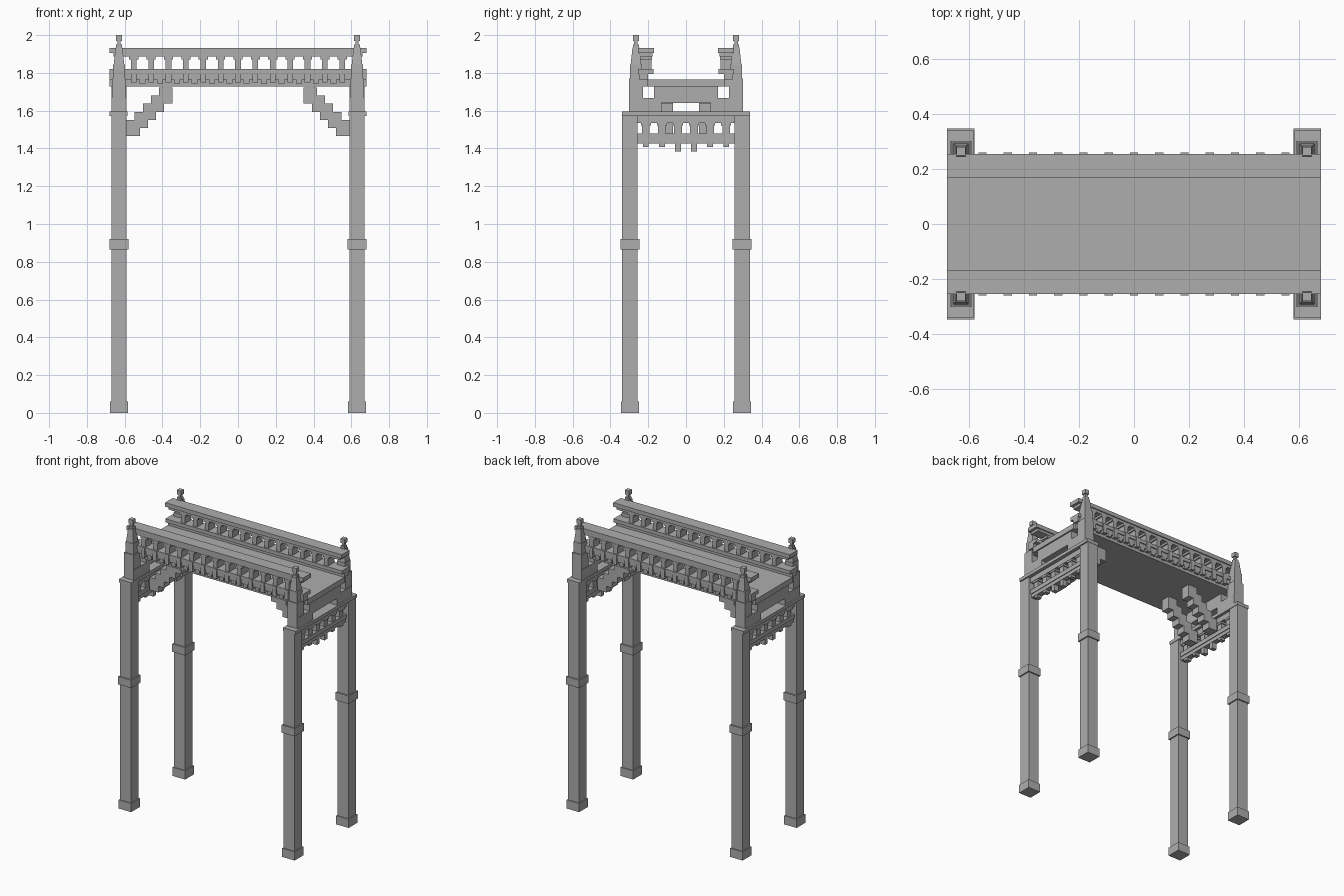
import bpy
import bmesh

cube = bpy.data.objects.get("Cube")
if cube:
    bpy.data.objects.remove(cube, do_unlink=True)

stone = bpy.data.materials.new("grey stone")
stone.use_nodes = True
GREY = (0.42, 0.42, 0.42, 1)
stone.diffuse_color = GREY
stone.node_tree.nodes["Principled BSDF"].inputs["Base Color"].default_value = GREY


def add_box(bm, x, y, z, taper=1.0):
    """Box between (low, high) pairs; taper scales the top about its centre."""
    cx, cy = sum(x) / 2, sum(y) / 2
    ring = [(0, 0), (1, 0), (1, 1), (0, 1)]
    low = [bm.verts.new((x[i], y[j], z[0])) for i, j in ring]
    top = [bm.verts.new((cx + (x[i] - cx) * taper, cy + (y[j] - cy) * taper, z[1]))
           for i, j in ring]
    bm.faces.new(low[::-1])
    bm.faces.new(top)
    for i in range(4):
        k = (i + 1) % 4
        bm.faces.new((low[i], low[k], top[k], top[i]))


def part(name, boxes, mirror=(False, False)):
    bm = bmesh.new()
    for b in boxes:
        add_box(bm, *b)
    mesh = bpy.data.meshes.new(name)
    bm.to_mesh(mesh)
    bm.free()
    mesh.materials.append(stone)
    obj = bpy.data.objects.new(name, mesh)
    bpy.context.collection.objects.link(obj)
    if any(mirror):
        mod = obj.modifiers.new("Mirror", "MIRROR")
        mod.use_axis = (mirror[0], mirror[1], False)
        mod.use_mirror_merge = False
    return obj


def square(cx, cy, half, z, taper=1.0):
    return ((cx - half, cx + half), (cy - half, cy + half), z, taper)


BOTH, ENDS, SIDES = (True, True), (True, False), (False, True)
LEG_X, LEG_Y = 0.63, 0.297

# Four legs with foot blocks and middle collars
part("leg", [square(LEG_X, LEG_Y, 0.041, (0, 1.58))], BOTH)
part("leg_foot", [square(LEG_X, LEG_Y, 0.048, (0, 0.06))], BOTH)
part("leg_collar", [square(LEG_X, LEG_Y, 0.05, (0.865, 0.92))], BOTH)

# Stepped pinnacles with finials
PIN_Y = 0.265
part("pinnacle", [
    square(LEG_X, PIN_Y, 0.037, (1.59, 1.77)),
    square(LEG_X, PIN_Y, 0.031, (1.77, 1.845)),
    square(LEG_X, PIN_Y, 0.028, (1.845, 1.935), 0.65),
], BOTH)
part("finial", [
    square(LEG_X, PIN_Y, 0.015, (1.935, 1.95)),
    square(LEG_X, PIN_Y, 0.009, (1.95, 1.97)),
    square(LEG_X, PIN_Y, 0.016, (1.97, 2.0)),
], BOTH)

# Cross beams at both ends, with a low slot over the lower one
BEAM_X = (0.59, 0.67)
part("end_cap_beam", [
    ((0.585, 0.68), (-0.34, 0.34), (1.572, 1.595)),
], ENDS)
part("end_upper_beam", [
    (BEAM_X, (-0.3, 0.3), (1.64, 1.668)),
    (BEAM_X, (-0.3, -0.13), (1.595, 1.64)),
    (BEAM_X, (0.13, 0.3), (1.595, 1.64)),
    (BEAM_X, (-0.17, 0.17), (1.668, 1.73)),
], ENDS)

# Hanging end balustrades between the legs
PANEL_X = (0.605, 0.655)
panel = [
    (PANEL_X, (-0.26, 0.26), (1.535, 1.572)),
    (PANEL_X, (-0.26, 0.26), (1.45, 1.48)),
    ((0.61, 0.65), (-0.26, 0.26), (1.425, 1.45)),
]
for i in range(6):
    y = (i - 2.5) * 0.085
    drop = 1.383 if i in (2, 3) else 1.408
    panel.append(((0.612, 0.648), (y - 0.02, y + 0.02), (1.48, 1.535)))
    panel.append(((0.607, 0.653), (y - 0.027, y + 0.027), (1.522, 1.535)))
    panel.append(((0.612, 0.648), (y - 0.015, y + 0.015), (drop, 1.425)))
part("end_balustrade", panel, ENDS)

# Stair-shaped brackets under the deck
steps = []
for i in range(5):
    x, z = 0.59 - 0.043 * i, 1.465 + 0.043 * i
    steps.append(((x - 0.07, x), (0.068, 0.132), (z, z + 0.086)))
part("stepped_bracket", steps, BOTH)

# Deck
part("deck", [((-0.68, 0.68), (-0.205, 0.205), (1.727, 1.765))])

# Long balustrades: rails, posts with corbels, small brackets below
FULL = (-0.68, 0.68)
part("top_rail", [
    (FULL, (0.17, 0.255), (1.905, 1.933)),
    ((-0.66, 0.66), (0.178, 0.248), (1.887, 1.905)),
], SIDES)
part("lower_rail", [
    (FULL, (0.172, 0.255), (1.795, 1.82)),
    (FULL, (0.2, 0.248), (1.765, 1.795)),
    ((-0.66, 0.66), (0.2, 0.235), (1.727, 1.765)),
], SIDES)
posts, corbels = [], []
for k in range(-6, 7):
    x = k * 0.092
    posts.append(((x - 0.015, x + 0.015), (0.182, 0.25), (1.82, 1.887)))
    posts.append(((x - 0.015, x + 0.015), (0.235, 0.26), (1.75, 1.82)))
    posts.append(((x - 0.024, x + 0.024), (0.18, 0.25), (1.872, 1.887)))
    corbels.append(((x + 0.03, x + 0.062), (0.225, 0.25), (1.745, 1.768)))
part("balustrade_post", posts, SIDES)
part("rail_corbel", corbels[:-1], SIDES)
